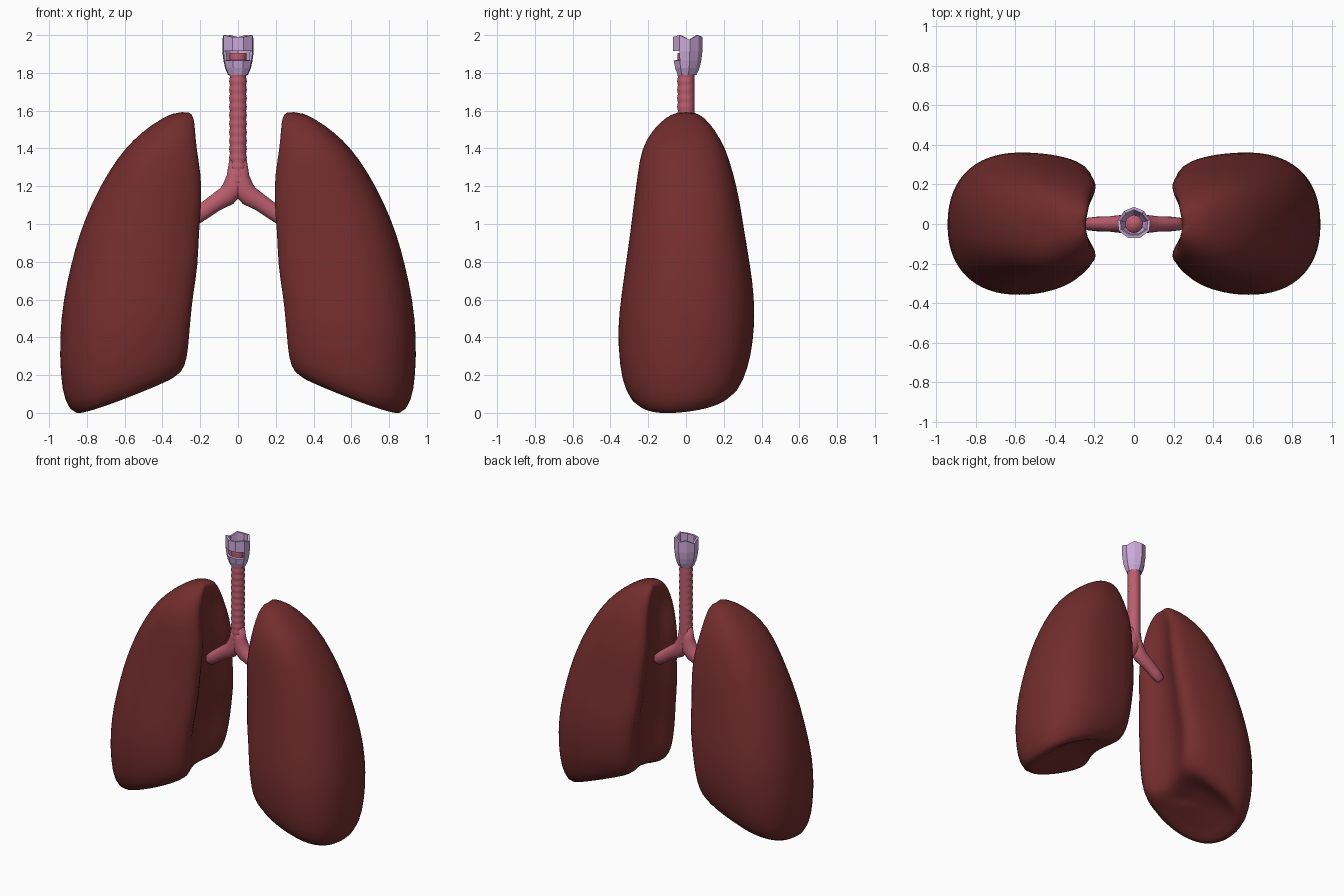
import bpy, bmesh, math
from mathutils import Vector

if "Cube" in bpy.data.objects:
    bpy.data.objects.remove(bpy.data.objects["Cube"])


def material(name, rgb):
    m = bpy.data.materials.new(name)
    m.diffuse_color = (*rgb, 1)
    m.use_nodes = True
    m.node_tree.nodes["Principled BSDF"].inputs["Base Color"].default_value = m.diffuse_color
    return m


LUNG = material("dark red", (0.172, 0.026, 0.026))
AIRWAY = material("rose pink", (0.50, 0.11, 0.155))
CARTILAGE = material("pale lilac", (0.61, 0.40, 0.70))


def loft(name, rings, mat, smooth=True, caps=True, skip=lambda k, c: False):
    """Skin a list of equal-length rings of points."""
    bm = bmesh.new()
    rows = [[bm.verts.new(p) for p in ring] for ring in rings]
    n = len(rows[0])
    for k in range(len(rows) - 1):
        a, b = rows[k], rows[k + 1]
        for i in range(n):
            j = (i + 1) % n
            if not skip(k, i):
                bm.faces.new((a[i], a[j], b[j], b[i]))
    if caps:
        bm.faces.new(rows[0][::-1])
        bm.faces.new(rows[-1])
    bmesh.ops.recalc_face_normals(bm, faces=bm.faces)
    for f in bm.faces:
        f.smooth = smooth
    me = bpy.data.meshes.new(name)
    bm.to_mesh(me)
    bm.free()
    me.materials.append(mat)
    ob = bpy.data.objects.new(name, me)
    bpy.context.collection.objects.link(ob)
    return ob


# Lungs: tilted cross-sections, round outside, cornered and hollow on the inner side
def lung_section(xi, zi, xo, zo, yf, yb, groove, n=48):
    pts = []
    for i in range(n):
        t = 2 * math.pi * (i + 0.5) / n
        c, s = math.cos(t), math.sin(t)
        e = 2.3 if c > 0 else 7
        r = (abs(c) ** e + abs(s) ** e) ** (-1 / e)
        u, v = r * c, r * s
        w = (u + 1) / 2
        x = xi + (xo - xi) * w
        if c < 0:
            if abs(v) < 0.9:
                x += groove * math.cos(v / 0.9 * math.pi / 2)
            v *= 1 - (0.17 if v > 0 else 0.30) * u * u
        y = (yb + yf) / 2 + v * (yb - yf) / 2
        tilt = 0.03 * v if zo < 0.3 else 0
        pts.append((x, y, zi + (zo - zi) * w + tilt))
    return pts


# inner x, inner z, outer x, outer z, front y, back y, groove depth
sections = [
    (.50, .17, .68, .105, -.10, .10, .02),
    (.42, .19, .79, .05, -.19, .19, .04),
    (.30, .21, .86, -.02, -.27, .26, .05),
    (.25, .27, .92, .06, -.325, .31, .07),
    (.23, .36, .94, .20, -.352, .345, .09),
    (.215, .50, .945, .40, -.363, .362, .11),
    (.20, .63, .925, .60, -.343, .362, .115),
    (.175, .78, .885, .78, -.32, .34, .11),
    (.175, .95, .84, .95, -.295, .31, .10),
    (.16, 1.12, .77, 1.12, -.275, .285, .09),
    (.17, 1.27, .69, 1.27, -.255, .25, .08),
    (.20, 1.40, .60, 1.40, -.235, .21, .06),
    (.215, 1.50, .505, 1.49, -.18, .155, .03),
    (.23, 1.57, .41, 1.555, -.11, .10, .01),
    (.255, 1.595, .34, 1.59, -.05, .045, 0),
]
lungs = loft("lungs", [lung_section(*s) for s in sections], LUNG)
lungs.modifiers.new("mirror", 'MIRROR').use_mirror_merge = False
sub = lungs.modifiers.new("smooth", 'SUBSURF')
sub.levels = sub.render_levels = 1


# Windpipe: ribbed on the front and sides, plain at the back
def windpipe_ring(z, n=24):
    rib = 0.5 + 0.5 * math.cos(2 * math.pi * z / 0.045)
    pts = []
    for i in range(n):
        t = 2 * math.pi * i / n
        c, s = math.cos(t), math.sin(t)
        r = 0.043 + (0.004 * rib if z < 1.8 and s < 0.6 else 0.002)
        pts.append((r * c, r * s, z))
    return pts


loft("windpipe", [windpipe_ring(1.22 + 0.01125 * k) for k in range(62)], AIRWAY)


# Bronchi: a tapering tube along a curved path, mirrored
def tube_rings(path, n=20):
    rings = []
    for k, (x, z, r) in enumerate(path):
        a, b = path[max(k - 1, 0)], path[min(k + 1, len(path) - 1)]
        d = Vector((b[0] - a[0], 0, b[1] - a[1])).normalized()
        side = Vector((0, 1, 0))
        up = d.cross(side)
        rings.append([Vector((x, 0, z)) + r * (math.cos(2 * math.pi * i / n) * side * 0.85
                      + math.sin(2 * math.pi * i / n) * up) for i in range(n)])
    return rings


path = [(0, 1.34, .046), (.008, 1.25, .052), (.025, 1.19, .058), (.06, 1.148, .054),
        (.12, 1.112, .046), (.19, 1.062, .043), (.23, 1.03, .038), (.243, 1.02, .022)]
bronchi = loft("bronchi", tube_rings(path), AIRWAY)
bronchi.modifiers.new("mirror", 'MIRROR').use_mirror_merge = False

# Voice box: nine-sided low-poly shell with a slot in the front
outline = [(-.03, -.07), (.03, -.07), (.077, -.035), (.083, .02), (.05, .065),
           (0, .087), (-.05, .065), (-.083, .02), (-.077, -.035)]
rim = [1.99, 1.99, 2.0, 1.975, 2.0, 1.99, 2.0, 1.975, 2.0]
levels = [(1.79, .64), (1.825, .82), (1.865, .93), (1.915, 1.0)]
shell = [[(x * s, y * s, z) for x, y in outline] for z, s in levels]
shell.append([(x, y, z) for (x, y), z in zip(outline, rim)])
voice_box = loft("voice_box", shell, CARTILAGE, smooth=False, caps=False,
                 skip=lambda k, i: k == 2 and i in (0, 1, 8))
solid = voice_box.modifiers.new("thickness", 'SOLIDIFY')
solid.thickness = 0.015
solid.offset = -1
